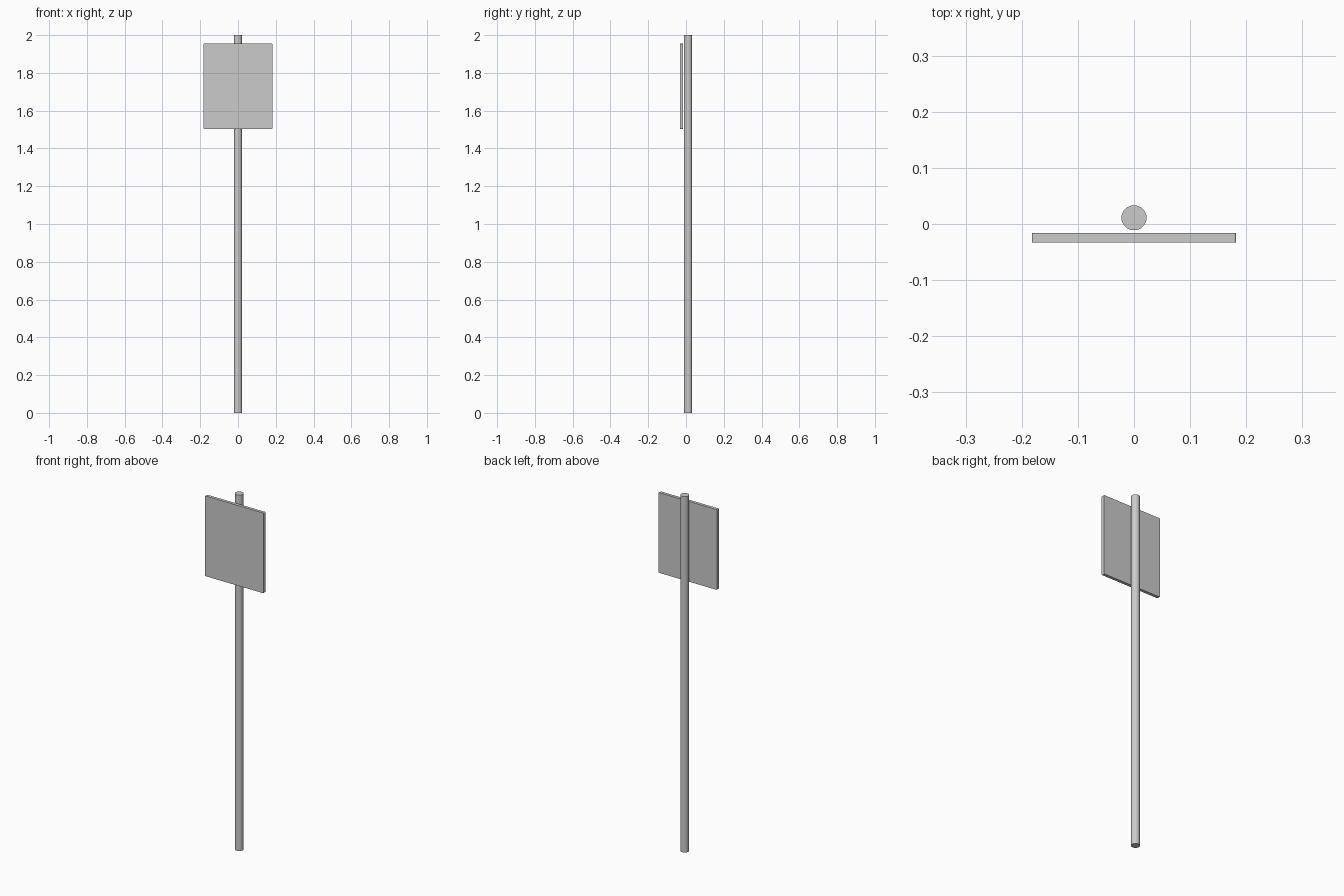
import bpy
import bmesh
from math import radians

if "Cube" in bpy.data.objects:
    bpy.data.objects.remove(bpy.data.objects["Cube"])

# Round pole, standing on the ground just behind the panel
bpy.ops.mesh.primitive_cylinder_add(vertices=16, radius=0.0225, depth=2.0,
                                    location=(0, 0.011, 1.0),
                                    rotation=(0, 0, radians(11.25)))
pole = bpy.context.object
pole.name = "pole"
bpy.ops.object.shade_smooth_by_angle(angle=radians(30))

# Flat sign panel with slightly rounded corners
bm = bmesh.new()
bmesh.ops.create_cube(bm, size=1.0)
bmesh.ops.scale(bm, vec=(0.364, 0.017, 0.451), verts=bm.verts)
corners = [e for e in bm.edges
           if abs(e.verts[0].co.y - e.verts[1].co.y) > 0.01]
bmesh.ops.bevel(bm, geom=corners, offset=0.004, segments=3,
                profile=0.5, affect='EDGES')
mesh = bpy.data.meshes.new("sign_panel")
bm.to_mesh(mesh)
bm.free()
panel = bpy.data.objects.new("sign_panel", mesh)
panel.location = (0, -0.0245, 1.729)
bpy.context.collection.objects.link(panel)
